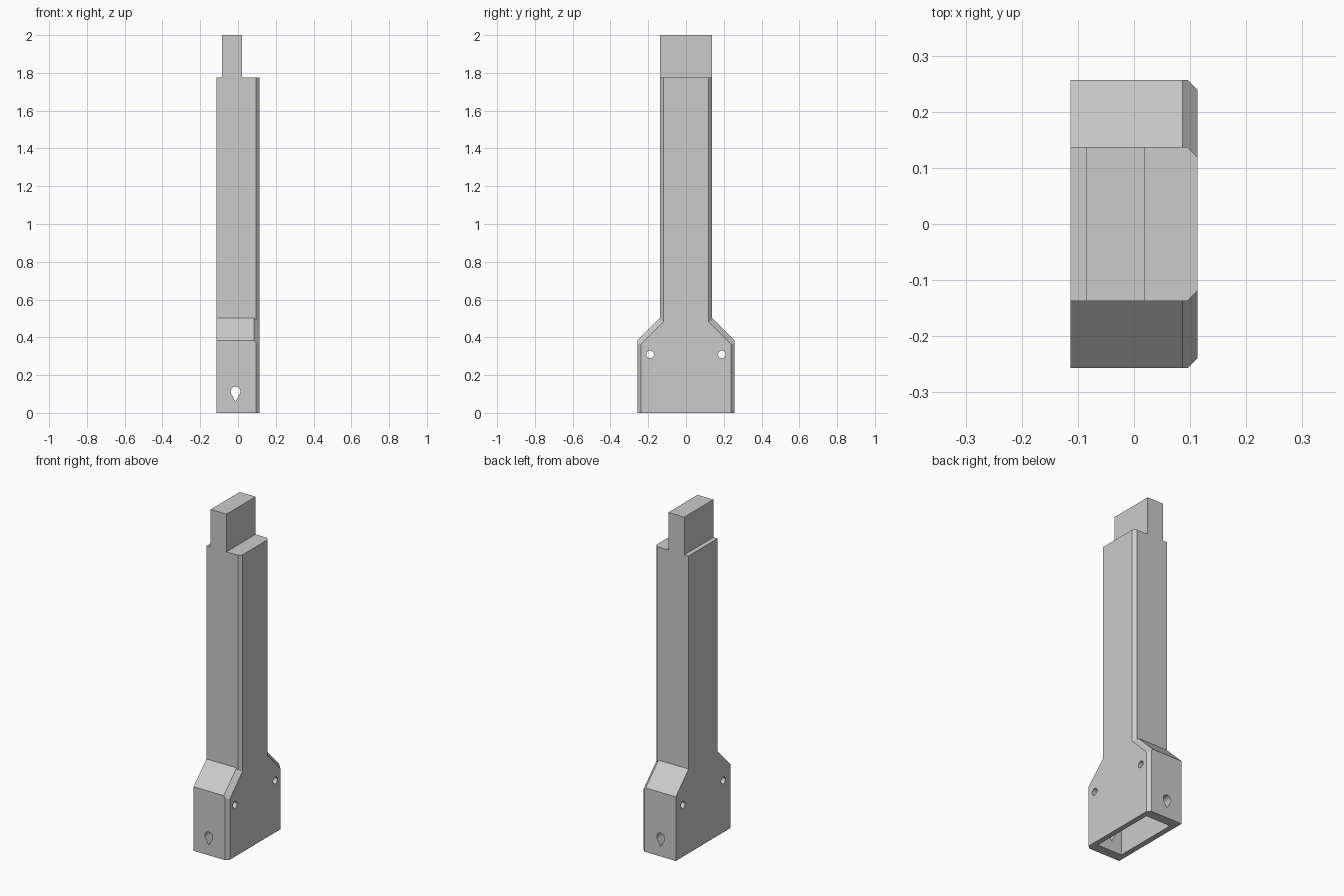
import bpy, bmesh, math
from mathutils import Vector

if "Cube" in bpy.data.objects:
    bpy.data.objects.remove(bpy.data.objects["Cube"])

grey = bpy.data.materials.new("plain_grey")
grey.use_nodes = True
grey.diffuse_color = (0.6, 0.6, 0.6, 1)
grey.node_tree.nodes["Principled BSDF"].inputs["Base Color"].default_value = (0.6, 0.6, 0.6, 1)

X0, X1 = -0.113, 0.113      # flat side and chamfered side
FOOT, STEM = 0.257, 0.137   # half widths
SHOULDER, STEM_TOP = 0.383, 1.775
CHAMFER = 0.018


def prism(name, outline, axis, lo, hi, planes=()):
    """Extrude a convex outline along x or y, then trim it by (point, normal) planes."""
    bm = bmesh.new()
    place = (lambda p, d: (d, p[0], p[1])) if axis == "x" else (lambda p, d: (p[0], d, p[1]))
    for d in (lo, hi):
        for p in outline:
            bm.verts.new(place(p, d))
    bmesh.ops.convex_hull(bm, input=bm.verts[:])
    bmesh.ops.dissolve_limit(bm, angle_limit=0.01, verts=bm.verts[:], edges=bm.edges[:])
    for co, no in planes:
        cut = bmesh.ops.bisect_plane(bm, geom=bm.verts[:] + bm.edges[:] + bm.faces[:],
                                     plane_co=co, plane_no=no, clear_outer=True)
        rim = [e for e in cut["geom_cut"] if isinstance(e, bmesh.types.BMEdge)]
        bmesh.ops.edgeloop_fill(bm, edges=rim)
    bmesh.ops.recalc_face_normals(bm, faces=bm.faces[:])
    mesh = bpy.data.meshes.new(name)
    bm.to_mesh(mesh)
    bm.free()
    mesh.materials.append(grey)
    obj = bpy.data.objects.new(name, mesh)
    bpy.context.collection.objects.link(obj)
    return obj


def combine(target, other, operation):
    mod = target.modifiers.new(other.name, "BOOLEAN")
    mod.operation, mod.solver, mod.object = operation, "EXACT", other
    bpy.context.view_layer.objects.active = target
    bpy.ops.object.modifier_apply(modifier=mod.name)
    bpy.data.objects.remove(other)


def rect(half, low, high):
    return [(-half, low), (half, low), (half, high), (-half, high)]


def edge_chamfers(half):
    return [(Vector((X1 - CHAMFER, s * half, 0)), Vector((1, s, 0)).normalized()) for s in (-1, 1)]


# Wide foot with sloping, chamfered shoulders
slopes = [(Vector((0.086, s * FOOT, SHOULDER)),
           (Vector((1, 0, 0)) + Vector((0, s, 1)).normalized()).normalized()) for s in (-1, 1)]
rise = 0.17
foot_outline = rect(FOOT, 0, SHOULDER) + [(s * (FOOT - rise), SHOULDER + rise) for s in (-1, 1)]
handle = prism("handle_body", foot_outline, "x", X0, X1, edge_chamfers(FOOT) + slopes)

# Long stem
stem = prism("stem", rect(STEM, 0.1, STEM_TOP), "x", X0, X1, edge_chamfers(STEM))
combine(handle, stem, "UNION")

# Narrow tang on top
tang = prism("tang", rect(STEM, STEM_TOP - 0.1, 2), "x", -0.085, 0.02)
combine(handle, tang, "UNION")

# Socket open at the bottom
combine(handle, prism("socket", rect(0.2, -0.1, 0.37), "x", -0.08, 0.082), "DIFFERENCE")


def circle(cx, cz, r, n=24):
    return [(cx + r * math.cos(math.tau * i / n), cz + r * math.sin(math.tau * i / n)) for i in range(n)]


# Two round holes across the foot
for s in (-1, 1):
    combine(handle, prism("pin_hole", circle(s * 0.19, 0.31, 0.02), "x", -0.3, 0.3), "DIFFERENCE")

# Teardrop hole from front to back
drop = circle(-0.013, 0.113, 0.026) + [(-0.013, 0.06)]
combine(handle, prism("teardrop_hole", drop, "y", -0.5, 0.5), "DIFFERENCE")
